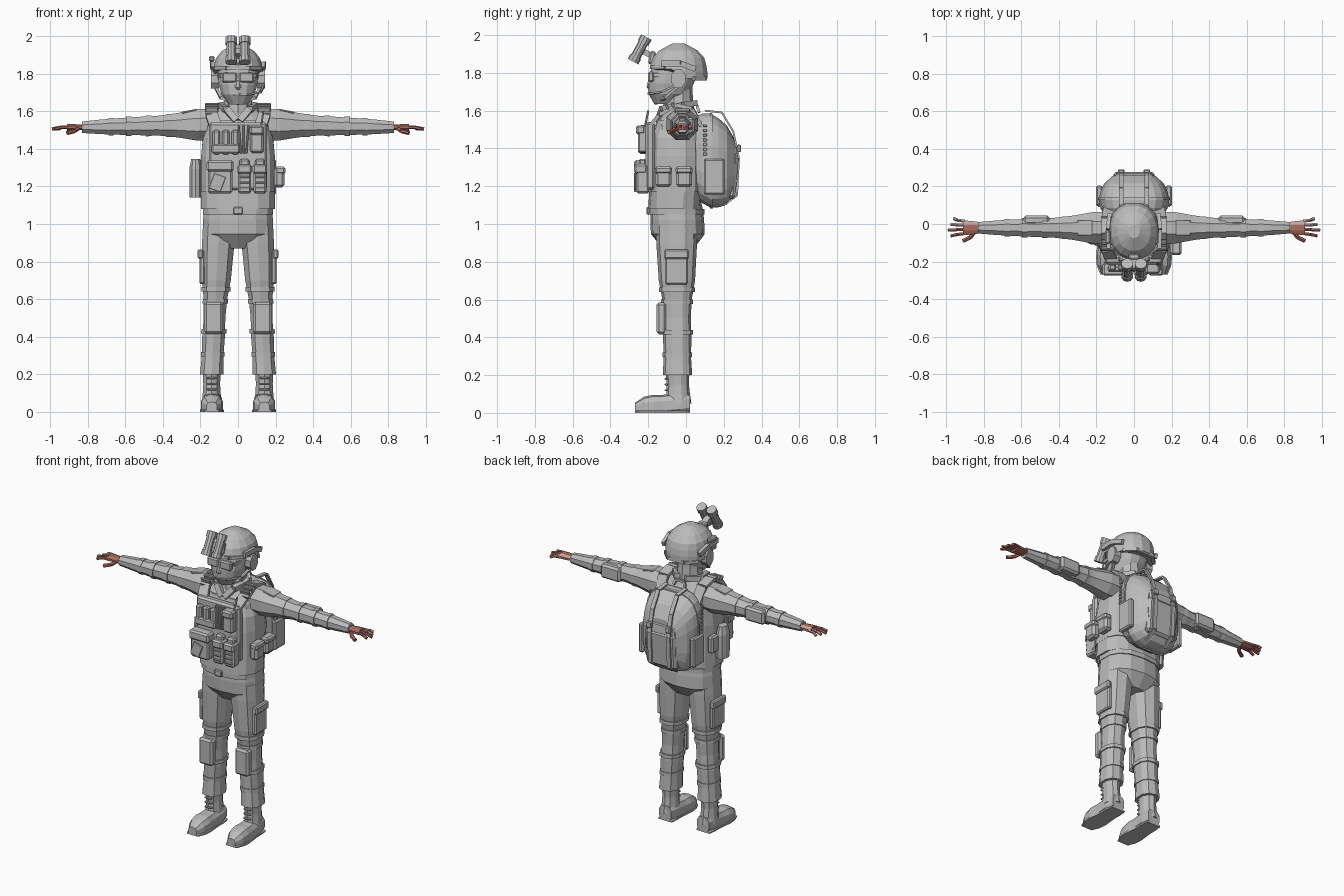
import bpy, bmesh, math
from mathutils import Vector, Matrix

default_cube = bpy.data.objects.get("Cube")
if default_cube:
    bpy.data.objects.remove(default_cube)


def material(name, red, green, blue):
    mat = bpy.data.materials.new(name)
    mat.use_nodes = True
    mat.diffuse_color = (red, green, blue, 1)
    shader = mat.node_tree.nodes["Principled BSDF"]
    shader.inputs["Base Color"].default_value = mat.diffuse_color
    return mat


GREY = material("uniform grey", .5, .5, .5)
SKIN = material("reddish skin", .42, .15, .11)
PALE = material("pale skin", .55, .38, .35)
SIDES = ((1, "left_"), (-1, "right_"))

# Anchors that the parts are placed from
HEAD = Vector((0, -.04, 1.8))
SHOULDERS = Vector((0, -.02, 1.52))
CHEST = Vector((0, -.22, 1.4))
WAIST = Vector((0, -.23, 1.25))
PACK = Vector((0, .15, 1.35))


def finish(name, bm, mat=GREY):
    bmesh.ops.recalc_face_normals(bm, faces=bm.faces)
    mesh = bpy.data.meshes.new(name)
    bm.to_mesh(mesh)
    bm.free()
    mesh.materials.append(mat)
    obj = bpy.data.objects.new(name, mesh)
    bpy.context.scene.collection.objects.link(obj)
    return obj


def skin_rings(bm, rings):
    rings = [[bm.verts.new(co) for co in ring] for ring in rings]
    for low, high in zip(rings, rings[1:]):
        for i in range(len(low)):
            bm.faces.new((low[i - 1], low[i], high[i], high[i - 1]))
    bm.faces.new(rings[0])
    bm.faces.new(rings[-1])


def loft(name, start, end, radii, ratio=1, sides=10, power=2, mat=GREY):
    """Superellipse rings, evenly spaced from start to end; nothing sinks below the ground."""
    start, end = Vector(start), Vector(end)
    reach = [abs(d) for d in end - start]
    along = reach.index(max(reach))
    across, upward = [k for k in range(3) if k != along]
    rings = []
    for step, radius in enumerate(radii):
        centre = start.lerp(end, step / (len(radii) - 1))
        ring = []
        for i in range(sides):
            angle = math.tau * (i + .5) / sides
            c, s = math.cos(angle), math.sin(angle)
            co = centre.copy()
            co[across] += radius * math.copysign(abs(c) ** (2 / power), c)
            co[upward] += radius * ratio * math.copysign(abs(s) ** (2 / power), s)
            co.z = max(co.z, 0)
            ring.append(co)
        rings.append(ring)
    bm = bmesh.new()
    skin_rings(bm, rings)
    return finish(name, bm, mat)


def band(name, start, end, at, radius, width=.03, **shape):
    """Short sleeve around a limb, placed by fraction of its length."""
    start, end = Vector(start), Vector(end)
    return loft(name, start.lerp(end, at), start.lerp(end, at + width), (radius, radius), **shape)


def box(name, anchor, offset, size, bevel=.01, tilt=0, spin=0):
    bm = bmesh.new()
    bmesh.ops.create_cube(bm, size=1)
    bmesh.ops.scale(bm, vec=size, verts=bm.verts)
    bmesh.ops.bevel(bm, geom=bm.edges[:], offset=min(bevel, min(size) / 4), segments=1, affect='EDGES')
    turn = Matrix.Rotation(tilt, 4, 'X') @ Matrix.Rotation(spin, 4, 'Y')
    place = Matrix.Translation(anchor + Vector(offset))
    bmesh.ops.transform(bm, matrix=place @ turn, verts=bm.verts)
    return finish(name, bm)


def rod(name, anchor, points, width, thickness=None, sides=4, mat=GREY):
    """Chain of straps (four sides) or round rods through a few points."""
    bm = bmesh.new()
    points = [anchor + Vector(p) for p in points]
    thickness = thickness or width
    for a, b in zip(points, points[1:]):
        along = (b - a).normalized()
        side = Vector((0, 1, 0)) if abs(along.x) > .7 else Vector((1, 0, 0))
        up = along.cross(side).normalized()
        side = up.cross(along)
        radius = .5 / math.cos(math.pi / sides)
        angles = [math.tau * (i + .5) / sides for i in range(sides)]
        rim = [radius * (side * width * math.cos(t) + up * thickness * math.sin(t)) for t in angles]
        skin_rings(bm, [[a + r for r in rim], [b + r for r in rim]])
    return finish(name, bm, mat)


def pouch(name, x, z, width, height, depth=.07):
    """Chest or waist pouch with an overlapping flap."""
    box(name, WAIST, (x, 0, z), (width, depth, height))
    box(name + "_flap", WAIST, (x, -.01, z + height / 3), (width * 1.1, depth, height / 3))


# Torso, hips and belt
torso = dict(ratio=.7, sides=14, power=2.6)
loft("shirt", (0, -.06, 1.08), (0, -.03, 1.62), (.2, .2, .19, .19, .19, .18, .1), **torso)
loft("hips", (0, -.04, .87), (0, -.05, 1.1), (.11, .19, .19, .18), ratio=.75, sides=14, power=2.4)
loft("belt", (0, -.05, 1.05), (0, -.05, 1.08), (.19, .19), ratio=.78, sides=14, power=2.5)
box("buckle", WAIST, (0, .03, -.18), (.05, .02, .04))

for s, side in SIDES:
    # Trousers, pockets and knee pads
    hip, ankle = Vector((s * .1, -.05, 1)), Vector((s * .14, -.045, .2))
    leg = dict(ratio=1.2, power=2.4)
    loft(side + "trouser", hip, ankle, (.09, .09, .085, .08, .065, .06, .063, .06, .065), **leg)
    for at, radius in ((.42, .08), (.5, .07), (.7, .07), (.85, .065)):
        band(side + "leg_band", hip, ankle, at, radius, **leg)
    box(side + "cargo_pocket", hip, (s * .09, 0, -.23), (.03, .12, .18))
    box(side + "cargo_flap", hip, (s * .1, 0, -.16), (.03, .13, .05))
    box(side + "knee_pad", hip, (s * .03, -.08, -.5), (.1, .05, .17), bevel=.02)

    # Boots
    loft(side + "boot_shaft", ankle, (s * .14, -.04, .05), (.05, .047, .05, .055), ratio=1.25)
    heel, toe = Vector((s * .137, .02, .05)), Vector((s * .14, -.27, .02))
    loft(side + "boot_foot", heel, toe, (.045, .055, .055, .055, .06, .055, .03), ratio=1.1, power=2.8)
    heel.z = toe.z = 0
    loft(side + "boot_sole", heel, toe, (.05, .055, .055, .06, .065, .06, .04), ratio=.3, power=4)
    for i in range(3):
        box(side + "boot_lace", ankle, (0, -.06, -.02 - i * .03), (.05, .015, .01))

    # Sleeves, elbow pads and shoulder patches
    shoulder, wrist = Vector((s * .12, -.02, 1.53)), Vector((s * .83, -.02, 1.515))
    loft(side + "sleeve", shoulder, wrist, (.09, .09, .07, .057, .053, .048, .042, .033), sides=8)
    for at, radius in ((.33, .066), (.48, .06), (.63, .056), (.76, .05)):
        band(side + "sleeve_band", shoulder, wrist, at, radius, width=.04, sides=8)
    box(side + "elbow_pad", SHOULDERS, (s * .52, .04, 0), (.14, .05, .09), bevel=.02)
    box(side + "shoulder_patch", SHOULDERS, (s * .26, 0, .08), (.08, .08, .01), spin=s * .2)

    # Hands: the fingers fan out and the middle one is longest
    palm = Vector((s * .81, -.02, 1.515))
    hand = [loft(side + "palm", palm, palm + Vector((s * .1, 0, 0)), (.03, .036, .04, .042),
                 ratio=.45, sides=8, mat=SKIN)]
    for i, finger in enumerate(("little", "ring", "middle", "index")):
        root = .035 - .022 * i
        tip = s * (.18 - .015 * abs(i - 2))
        path = ((s * .09, root, 0), (s * .13, root * 1.15, 0), (tip, root * 1.4, -.01))
        hand.append(rod(side + finger + "_finger", palm, path, .016, sides=6, mat=SKIN))
    path = ((s * .03, -.01, 0), (s * .06, -.05, -.02), (s * .1, -.07, -.03))
    rod(side + "thumb", palm, path, .02, sides=6, mat=SKIN)
    # Pale back of the hand
    for part in hand:
        part.data.materials.append(PALE)
        for face in part.data.polygons:
            face.material_index = int(face.normal.z > .2 and face.center.y > palm.y)

# Neck and head
loft("neck", (0, -.04, 1.58), HEAD, (.085, .075, .07))
loft("head", (0, -.11, 1.635), (0, -.05, 1.85), (.05, .09, .105, .11, .11), ratio=1.15, sides=14, power=2.3)
box("nose", HEAD, (0, -.15, -.06), (.03, .03, .05), tilt=-.25)
box("mouth", HEAD, (0, -.145, -.11), (.05, .02, .015))

# Helmet, raised above the brow
helmet = loft("helmet", (0, -.04, 1.77), (0, -.04, 1.955), (.135, .135, .13, .12, .09, .03),
              ratio=1.15, sides=16, power=2.2)
for vert in helmet.data.vertices:
    if vert.co.y < HEAD.y:
        vert.co.z = max(vert.co.z, HEAD.z + .02)
rod("brow_rim", HEAD, ((-.12, -.07, .03), (-.06, -.14, .03), (.06, -.14, .03), (.12, -.07, .03)), .02)
rod("nape_rim", HEAD, ((-.12, .08, -.03), (-.06, .14, -.03), (.06, .14, -.03), (.12, .08, -.03)), .02)
box("helmet_mount", HEAD, (0, -.14, .08), (.06, .03, .07), tilt=-.2)
rod("vision_bracket", HEAD, ((0, -.14, .09), (0, -.2, .12)), .04, .03)
rod("microphone", HEAD, ((.14, 0, -.06), (.12, -.09, -.1), (.05, -.15, -.11), (.01, -.16, -.11)), .01)
box("helmet_light", HEAD, (-.14, -.03, .08), (.03, .07, .03))

for s, side in SIDES:
    # Glasses, collar and headset
    box(side + "lens", HEAD, (s * .045, -.145, -.02), (.08, .03, .055))
    rod(side + "glasses_arm", HEAD, ((s * .09, -.13, -.01), (s * .11, 0, -.01)), .01, .02)
    collar = ((s * .01, -.13, .03), (s * .06, -.11, .09), (s * .09, 0, .11), (s * .03, .07, .12))
    rod(side + "collar", SHOULDERS, collar, .035, .03)
    rod(side + "ear_cup", HEAD, ((s * .1, 0, -.03), (s * .145, 0, -.03)), .075, .1, sides=8)
    rod(side + "chin_strap", HEAD, ((s * .12, 0, -.07), (s * .09, -.07, -.13), (0, -.12, -.16)), .015)
    rail = ((s * .135, -.09, .05), (s * .14, .01, .05), (s * .13, .09, .02))
    rod(side + "helmet_rail", HEAD, rail, .02, .03)
    # Night vision tubes, wider at both ends
    low, high = Vector((s * .036, -.24, .06)), Vector((s * .036, -.17, .19))
    rod(side + "vision_tube", HEAD, (low, high), .05, sides=10)
    rod(side + "vision_lens", HEAD, (low.lerp(high, .75), high), .06, sides=10)
    rod(side + "eyepiece", HEAD, (low, low.lerp(high, .2)), .06, sides=10)

# Plate carrier
loft("vest", (0, -.055, 1.17), (0, -.05, 1.55), (.2, .2, .2, .19, .15), ratio=.7, sides=14, power=3)
box("front_plate", CHEST, (0, .03, -.04), (.31, .05, .36), bevel=.02)
for i in range(3):
    box("webbing", CHEST, (0, .01, i * .07 - .04), (.29, .01, .02))
for s, side in SIDES:
    path = ((s * .12, -.17, 0), (s * .14, -.12, .06), (s * .14, -.03, .11), (s * .14, .05, .09), (s * .13, .1, 0))
    rod(side + "shoulder_strap", SHOULDERS, path, .065, .02)
    for i in range(3):
        box(side + "strap_ridge", SHOULDERS, (s * .14, i * .03 - .11, .09 + i * .01), (.07, .015, .03), tilt=.4)

# Front pouches and tools
pouch("utility_pouch", -.095, 0, .13, .175)
box("pouch_patch", WAIST, (-.11, -.04, -.03), (.065, .01, .085), spin=.35)
for x in (.035, .117):
    pouch("magazine_pouch", x, -.01, .07, .155)
    box("magazine", WAIST, (x, 0, .07), (.055, .04, .05))
    for i in range(4):
        box("pouch_rib", WAIST, (x, -.035, i * .03 - .06), (.055, .015, .01))
for i in range(3):
    box("chest_magazine", CHEST, (i * .05 - .115, -.01, .035), (.04, .04, .13))
    box("chest_tool", CHEST, (.01 + i * .02, 0, .05), (.01, .035, .15), spin=(i - 1) * .08)
box("chest_flap", CHEST, (-.065, -.02, 0), (.15, .03, .05))
pouch("radio_pouch", .1, .2, .07, .145, depth=.05)
rod("radio_aerial", CHEST, ((.12, 0, .1), (.135, .02, .2)), .01, sides=6)

# Side pouches and canteen
loft("canteen", (-.225, -.06, 1.14), (-.225, -.06, 1.345), (.035, .036, .036, .036, .025), ratio=1.4)
box("hip_pouch", WAIST, (-.21, .25, 0), (.04, .07, .11))
for y in (.11, .22):
    box("side_pouch", WAIST, (.22, y, 0), (.055, .085, .11), bevel=.015)
    box("side_pouch_flap", WAIST, (.225, y, .035), (.055, .09, .04))

# Backpack
pack = dict(ratio=1.32, sides=20, power=3.2)
front, back = (0, .04, 1.36), (0, .26, 1.3)
loft("backpack", front, back, (.155, .18, .19, .18, .16, .11), **pack)
band("backpack_seam", front, back, .4, .193, width=.06, **pack)
box("back_pocket", PACK, (0, .09, -.1), (.22, .06, .23), bevel=.025, tilt=-.08)
box("back_pocket_flap", PACK, (0, .1, .03), (.2, .04, .07), tilt=.12)
rod("carry_handle", PACK, ((-.04, -.08, .24), (-.03, -.09, .27), (.03, -.09, .27), (.04, -.08, .24)), .015)
for s, side in SIDES:
    path = [(s * .068, y, z) for y, z in ((-.05, .25), (.04, .24), (.1, .14), (.13, 0), (.12, -.2), (.05, -.25))]
    rod(side + "pack_strap", PACK, path, .026, .01)
    box(side + "pack_buckle", PACK, (s * .068, .13, .05), (.036, .02, .04))
    box(side + "pack_pocket", PACK, (s * .185, 0, -.1), (.035, .11, .19), bevel=.015)
    for i in range(7):
        box(side + "pack_loop", PACK, (s * .187, -.05, .02 + i * .025), (.01, .02, .015))
